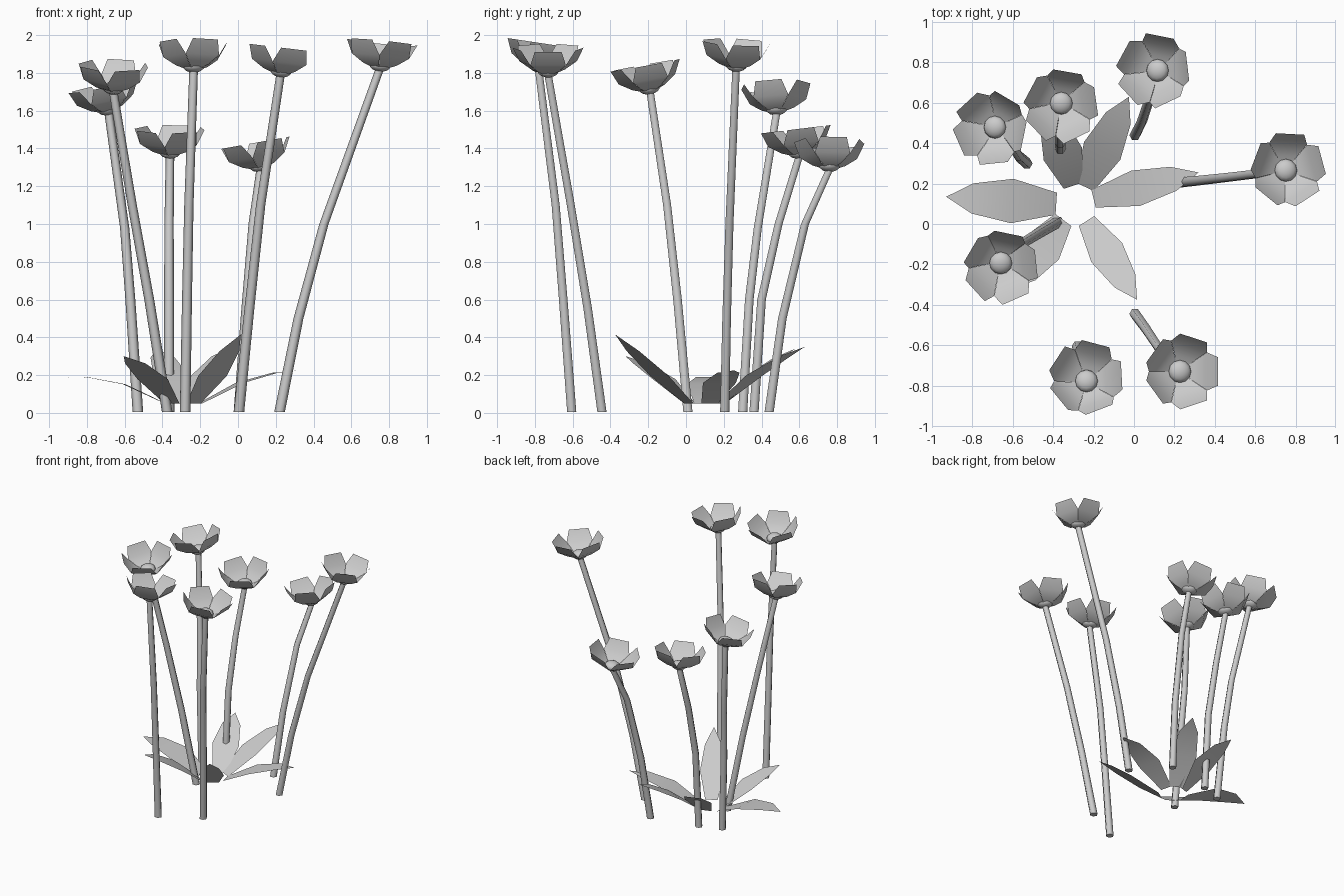
import bpy, bmesh, math
from mathutils import Vector, Matrix

cube = bpy.data.objects.get("Cube")
if cube:
    bpy.data.objects.remove(cube, do_unlink=True)

grey = bpy.data.materials.new("light grey")
grey.use_nodes = True
grey.diffuse_color = (0.6, 0.6, 0.6, 1)
grey.node_tree.nodes["Principled BSDF"].inputs["Base Color"].default_value = (0.6, 0.6, 0.6, 1)


def finish(bm, name):
    mesh = bpy.data.meshes.new(name)
    bm.to_mesh(mesh)
    bm.free()
    mesh.materials.append(grey)
    obj = bpy.data.objects.new(name, mesh)
    bpy.context.collection.objects.link(obj)
    bpy.ops.object.select_all(action="DESELECT")
    obj.select_set(True)
    bpy.context.view_layer.objects.active = obj
    bpy.ops.object.shade_smooth_by_angle(angle=math.radians(62))


def strip(bm, rows):
    """Bridge successive rows of points with faces."""
    rows = [[bm.verts.new(p) for p in row] for row in rows]
    for a, b in zip(rows, rows[1:]):
        bm.faces.new(a + b[::-1])


def make_stem(name, path, sides=6):
    bm = bmesh.new()
    rings = []
    for i, p in enumerate(path):
        r = 0.028 - 0.007 * i / (len(path) - 1)
        rings.append([bm.verts.new(p + Vector((r * math.cos(a), r * math.sin(a), 0)))
                      for a in (math.tau * k / sides for k in range(sides))])
    for a, b in zip(rings, rings[1:]):
        for k in range(sides):
            n = (k + 1) % sides
            bm.faces.new((a[k], a[n], b[n], b[k]))
    bm.faces.new(rings[0][::-1])
    bm.faces.new(rings[-1])
    finish(bm, name)


# Petal rows from the centre outward: radius, height, half width
PETAL = [(0.02, 0.0, 0.015), (0.075, 0.024, 0.054), (0.13, 0.067, 0.094), (0.174, 0.143, 0.071)]


def make_head(name, place, phase):
    bm = bmesh.new()
    for k in range(5):
        turn = place @ Matrix.Rotation(math.radians(phase + 72 * k), 4, "Z")
        strip(bm, [[turn @ Vector((r, s * w, z)) for s in (1, -1)] for r, z, w in PETAL])
    finish(bm, name + "_petals")
    bm = bmesh.new()
    bmesh.ops.create_uvsphere(bm, u_segments=12, v_segments=8, radius=0.056)
    bm.transform(place @ Matrix.Translation((0, 0, 0.02)) @ Matrix.Diagonal((1, 1, 0.6, 1)))
    finish(bm, name + "_centre")


# Flowers: stem base, two bend points, head position, head lean (x, y), petal phase
FLOWERS = {
    "back_left_flower": ((0.005, 0.44), (0.04, 0.51, 0.5), (0.08, 0.63, 1.0), (0.12, 0.76, 1.29), (-0.18, 0.0), 79),
    "back_middle_flower": ((-0.365, 0.36), (-0.365, 0.40, 0.6), (-0.365, 0.49, 1.0), (-0.36, 0.60, 1.36), (0.0, -0.12), 80),
    "back_right_flower": ((-0.53, 0.30), (-0.57, 0.335, 0.6), (-0.60, 0.38, 0.98), (-0.685, 0.48, 1.59), (-0.2, -0.05), 60),
    "left_flower": ((0.22, 0.205), (0.32, 0.215, 0.5), (0.455, 0.23, 1.0), (0.75, 0.265, 1.82), (0.1, 0.05), 87),
    "right_flower": ((-0.375, 0.01), (-0.47, -0.045, 0.6), (-0.56, -0.10, 1.1), (-0.66, -0.19, 1.70), (0.02, -0.18), 78),
    "front_right_flower": ((-0.28, -0.605), (-0.27, -0.65, 0.6), (-0.26, -0.69, 1.1), (-0.235, -0.78, 1.815), (0.0, 0.15), 75),
    "front_left_flower": ((0.005, -0.445), (0.06, -0.52, 0.55), (0.12, -0.61, 1.1), (0.225, -0.73, 1.79), (0.12, 0.0), 72),
}
for name, (base, low, high, top, lean, phase) in FLOWERS.items():
    path = [Vector(p) for p in ((*base, 0.005), low, high, top)]
    up = Vector((*lean, 1)).normalized()
    tilt = Vector((0, 0, 1)).rotation_difference(up).to_matrix().to_4x4()
    make_stem(name + "_stem", path + [path[3] + up * 0.02])
    make_head(name, Matrix.Translation(path[3]) @ tilt, phase)

# Leaves: base, tip, arch above the straight line, widest half width
LEAVES = {
    "right_leaf": ((-0.385, 0.10, 0.05), (-0.93, 0.135, 0.185), 0.05, 0.11),
    "back_left_leaf": ((-0.245, 0.185, 0.05), (-0.025, 0.63, 0.35), 0.03, 0.1),
    "left_leaf": ((-0.2, 0.125, 0.05), (0.32, 0.255, 0.225), 0.04, 0.09),
    "front_left_leaf": ((-0.235, 0.015, 0.05), (0.015, -0.375, 0.415), 0.0, 0.09),
    "front_right_leaf": ((-0.35, 0.02, 0.05), (-0.605, -0.32, 0.30), 0.03, 0.1),
    "back_right_leaf": ((-0.3, 0.19, 0.05), (-0.43, 0.58, 0.34), 0.03, 0.1),
}
for name, (base, tip, arch, half) in LEAVES.items():
    base, tip = Vector(base), Vector(tip)
    side = (tip - base).cross(Vector((0, 0, 1))).normalized()
    bm = bmesh.new()
    rows = []
    for t, w in ((0, 0.5), (0.4, 1), (0.76, 0.68)):
        mid = base.lerp(tip, t) + Vector((0, 0, arch * 4 * t * (1 - t)))
        rows.append([mid - side * w * half, mid + side * w * half])
    rows.append([tip])
    strip(bm, rows)
    finish(bm, name)
